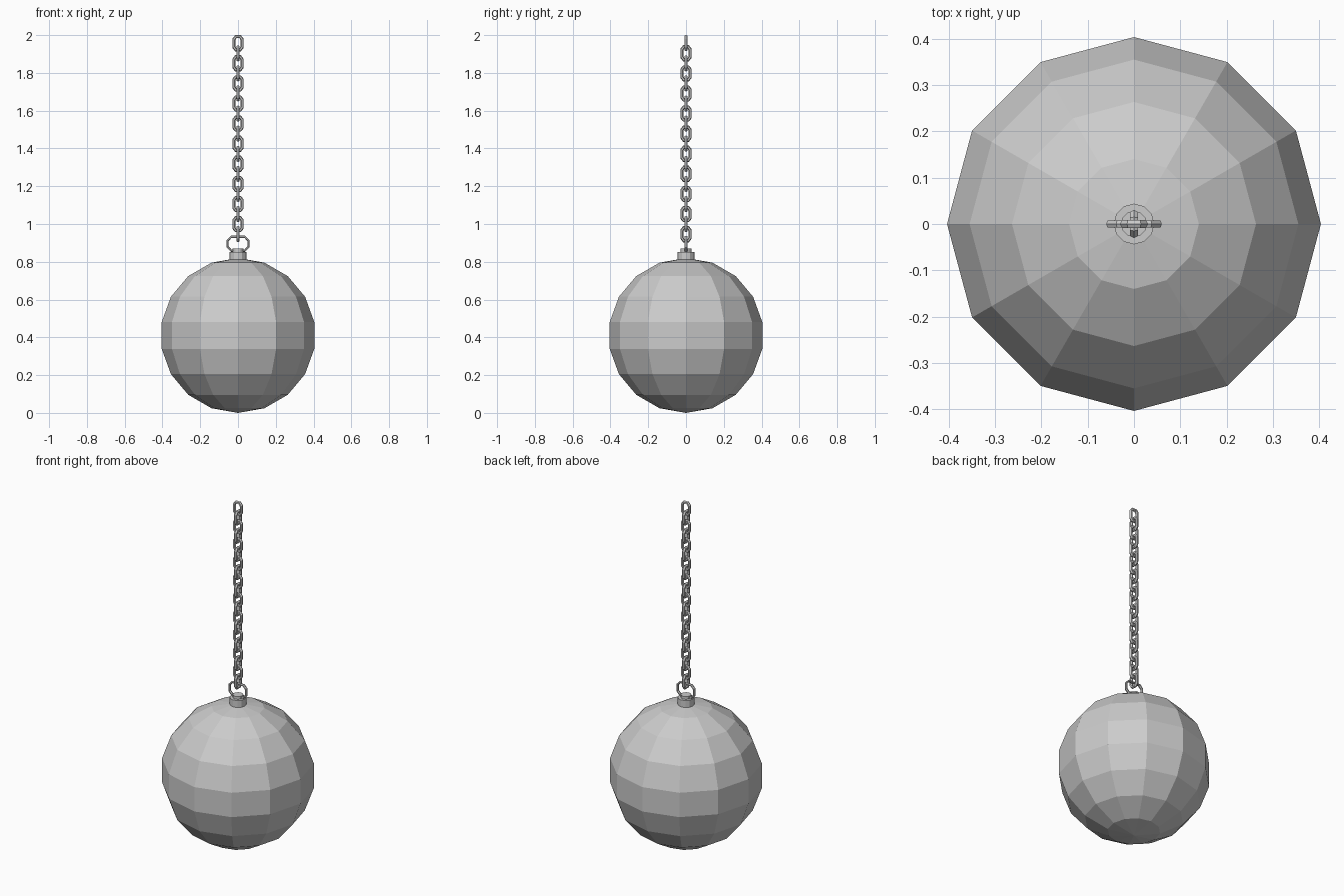
import bpy, bmesh
from math import cos, sin, pi

if "Cube" in bpy.data.objects:
    bpy.data.objects.remove(bpy.data.objects["Cube"])


def make_object(name, bm):
    bmesh.ops.recalc_face_normals(bm, faces=bm.faces)
    mesh = bpy.data.meshes.new(name)
    bm.to_mesh(mesh)
    bm.free()
    obj = bpy.data.objects.new(name, mesh)
    bpy.context.collection.objects.link(obj)
    return obj


def link_mesh(name, w, h, a, b, radial, depth, sides=6):
    """Closed octagonal loop in the XZ plane: half size w x h, flats a and b."""
    bm = bmesh.new()
    rings = []
    for k in range(sides):
        t = 2 * pi * k / sides
        d = radial / 2 * (1 - cos(t))
        y = depth / 2 * sin(t) / sin(pi / 3)
        W, H, A, B = w - d, h - d, a - 0.41 * d, b - 0.41 * d
        outline = [(W, B), (A, H), (-A, H), (-W, B),
                   (-W, -B), (-A, -H), (A, -H), (W, -B)]
        rings.append([bm.verts.new((x, y, z)) for x, z in outline])
    for k in range(sides):
        p, q = rings[k], rings[(k + 1) % sides]
        for i in range(8):
            j = (i + 1) % 8
            bm.faces.new((p[i], p[j], q[j], q[i]))
    return make_object(name, bm)


# Heavy faceted ball
bpy.ops.mesh.primitive_uv_sphere_add(segments=12, ring_count=9, radius=0.41,
                                     location=(0, 0, 0.41))
bpy.context.object.name = "ball"

# Collar and its smaller cap
for name, r, z0, z1 in (("collar", 0.044, 0.805, 0.853),
                        ("collar_cap", 0.028, 0.85, 0.869)):
    bpy.ops.mesh.primitive_cylinder_add(vertices=12, radius=r, depth=z1 - z0,
                                        location=(0, 0, (z0 + z1) / 2))
    bpy.context.object.name = name

# Wide shackle ring on the collar
shackle = link_mesh("shackle", 0.06, 0.0425, 0.038, 0.020, 0.011, 0.016)
shackle.location.z = 0.8955

# Chain: identical links, every other one turned a quarter
first = link_mesh("chain_link", 0.03, 0.043, 0.015, 0.024, 0.0165, 0.0165)
for i in range(20):
    link = first if i == 0 else first.copy()
    if i:
        bpy.context.collection.objects.link(link)
    link.name = f"chain_link_{i + 1}"
    link.location.z = 1.957 - 0.0532 * i
    link.rotation_euler.z = pi / 2 * (i % 2)
